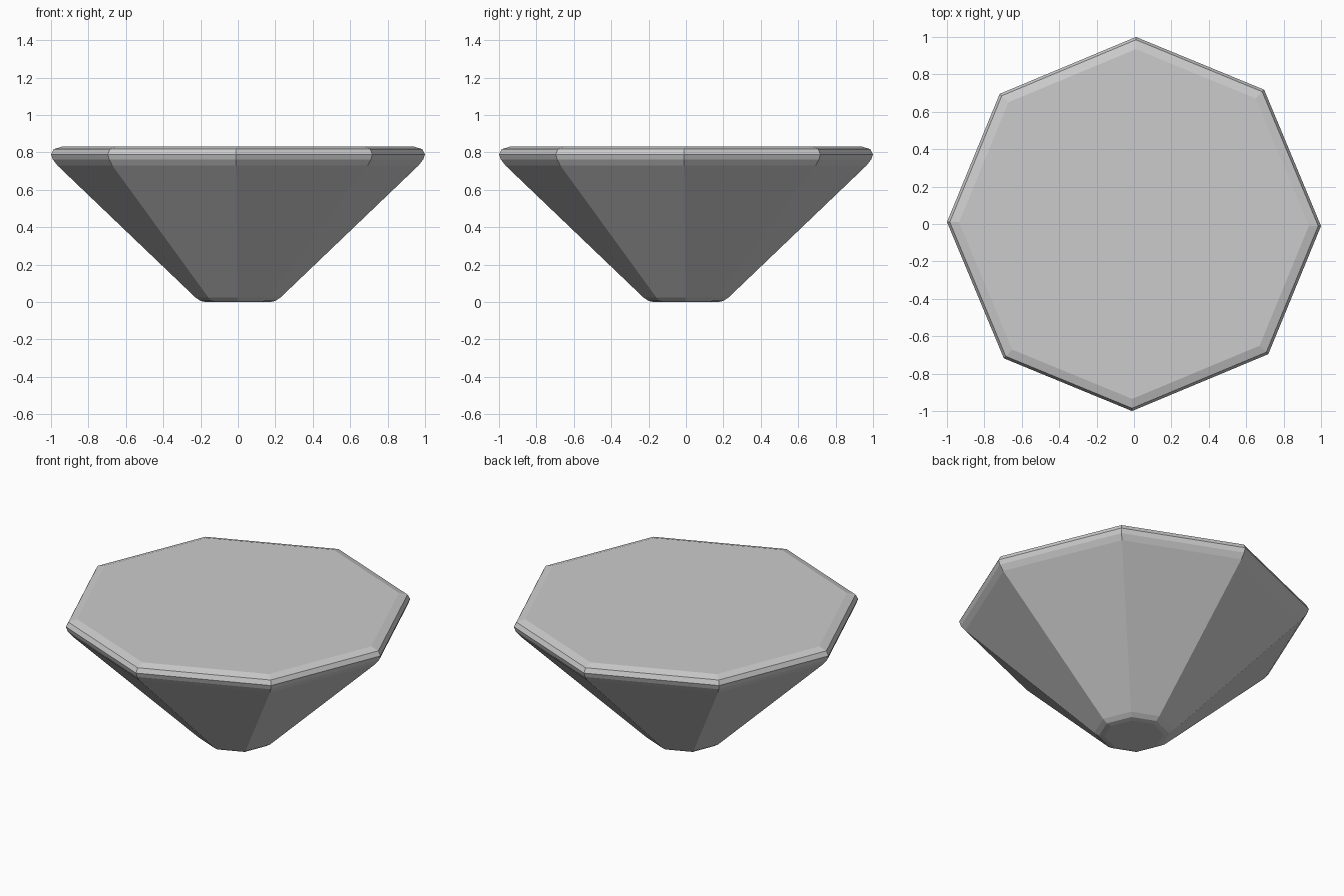
import bpy, bmesh
from math import cos, sin, radians

if "Cube" in bpy.data.objects:
    bpy.data.objects.remove(bpy.data.objects["Cube"])

# Radius and height of each ring, from the small foot to the rounded rim
PROFILE = [(0.17, 0.0), (0.20, 0.006), (0.228, 0.025), (0.965, 0.73),
           (0.99, 0.762), (1.0, 0.79), (0.985, 0.818), (0.935, 0.833)]
SIDES = 8


def ring(bm, radius, z):
    # corners alternate slightly off the regular octagon
    angles = [radians(45 * i + (0.9 if i % 2 else -0.6)) for i in range(SIDES)]
    return [bm.verts.new((radius * cos(a), radius * sin(a), z)) for a in angles]


# Faceted gem body: stacked octagons, skinned and capped
bm = bmesh.new()
rings = [ring(bm, r, z) for r, z in PROFILE]
for low, high in zip(rings, rings[1:]):
    for i in range(SIDES):
        j = (i + 1) % SIDES
        bm.faces.new((low[i], low[j], high[j], high[i]))
bm.faces.new(rings[0][::-1])
bm.faces.new(rings[-1])

mesh = bpy.data.meshes.new("gem_body")
bm.to_mesh(mesh)
bm.free()
bpy.context.collection.objects.link(bpy.data.objects.new("gem_body", mesh))
